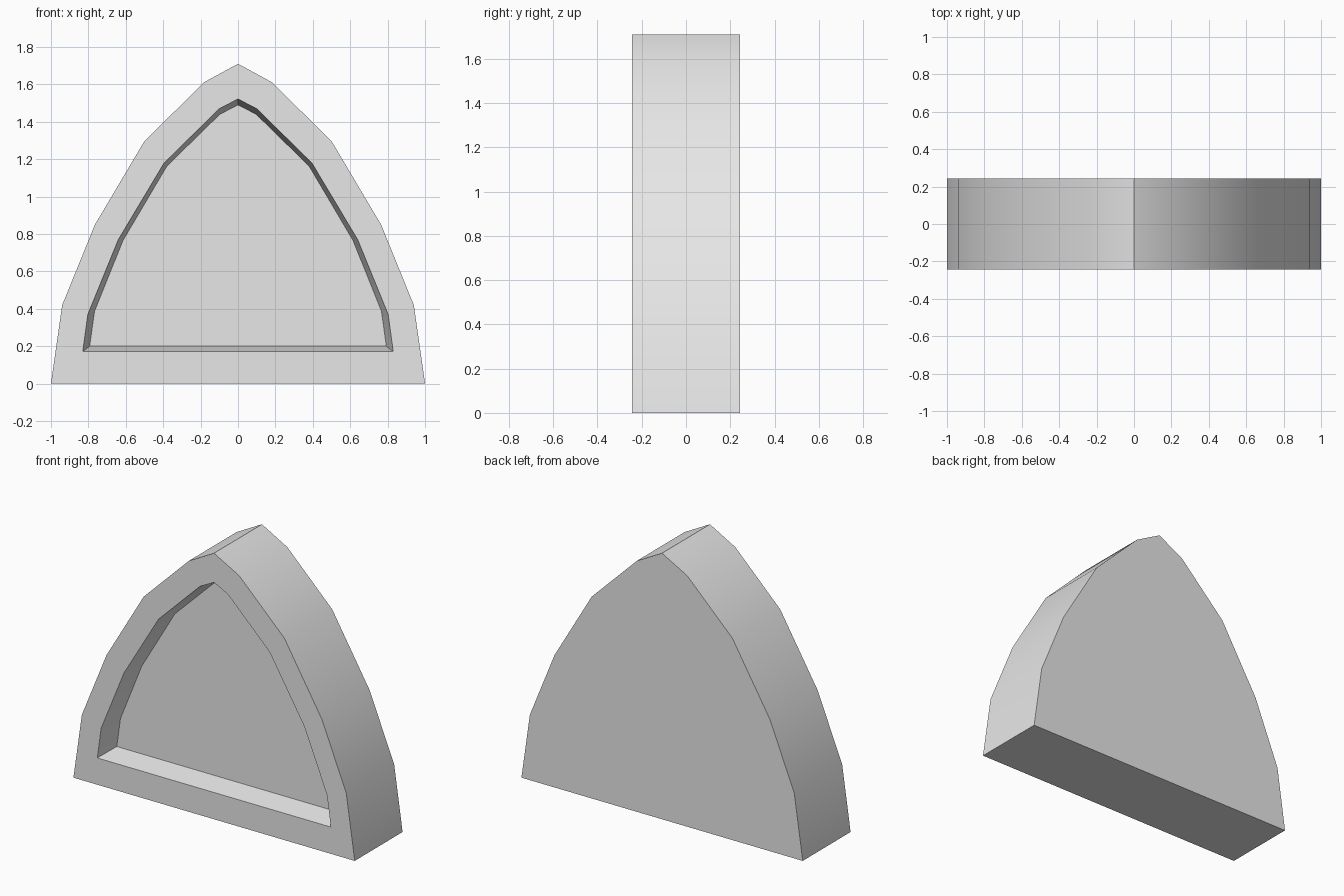
import bpy
import bmesh
import math

cube = bpy.data.objects.get("Cube")
if cube:
    bpy.data.objects.remove(cube, do_unlink=True)

# Plain grey material
GREY = (0.8, 0.8, 0.8, 1.0)
grey = bpy.data.materials.new("plain grey")
grey.use_nodes = True
grey.diffuse_color = GREY
grey.node_tree.nodes["Principled BSDF"].inputs["Base Color"].default_value = GREY

# Half profiles of the pointed arch, apex to base
OUTER = [(0, 1.71), (0.18, 1.612), (0.5, 1.297), (0.765, 0.85), (0.94, 0.42), (1, 0)]
RIM = [(0, 1.522), (0.1, 1.47), (0.395, 1.18), (0.64, 0.77), (0.803, 0.37), (0.83, 0.172)]
FLOOR = [(0, 1.49), (0.097, 1.44), (0.38, 1.163), (0.615, 0.765), (0.767, 0.387), (0.793, 0.2)]
HALF_DEPTH = 0.243
RECESS = 0.145


def arch_ring(bm, half, y):
    """Mirror a half profile into a closed ring of vertices at depth y."""
    points = half + [(-x, z) for x, z in reversed(half[1:])]
    return [bm.verts.new((x, y, z)) for x, z in points]


def bridge(bm, a, b):
    """Join two rings with quads."""
    n = len(a)
    for i in range(n):
        j = (i + 1) % n
        bm.faces.new((a[i], a[j], b[j], b[i]))


# Arched block: back, outer side, front border, recess wall, recess floor
bm = bmesh.new()
rings = [
    arch_ring(bm, OUTER, HALF_DEPTH),
    arch_ring(bm, OUTER, -HALF_DEPTH),
    arch_ring(bm, RIM, -HALF_DEPTH),
    arch_ring(bm, FLOOR, -HALF_DEPTH + RECESS),
]
for a, b in zip(rings, rings[1:]):
    bridge(bm, a, b)
bm.faces.new(rings[0])
bm.faces.new(rings[-1])
bmesh.ops.recalc_face_normals(bm, faces=bm.faces)

mesh = bpy.data.meshes.new("arched_block")
bm.to_mesh(mesh)
bm.free()
mesh.materials.append(grey)
block = bpy.data.objects.new("arched_block", mesh)
bpy.context.collection.objects.link(block)

# Smooth curved sides with crisp apex, base and borders
bpy.ops.object.select_all(action="DESELECT")
block.select_set(True)
bpy.context.view_layer.objects.active = block
bpy.ops.object.shade_smooth_by_angle(angle=math.radians(30))
